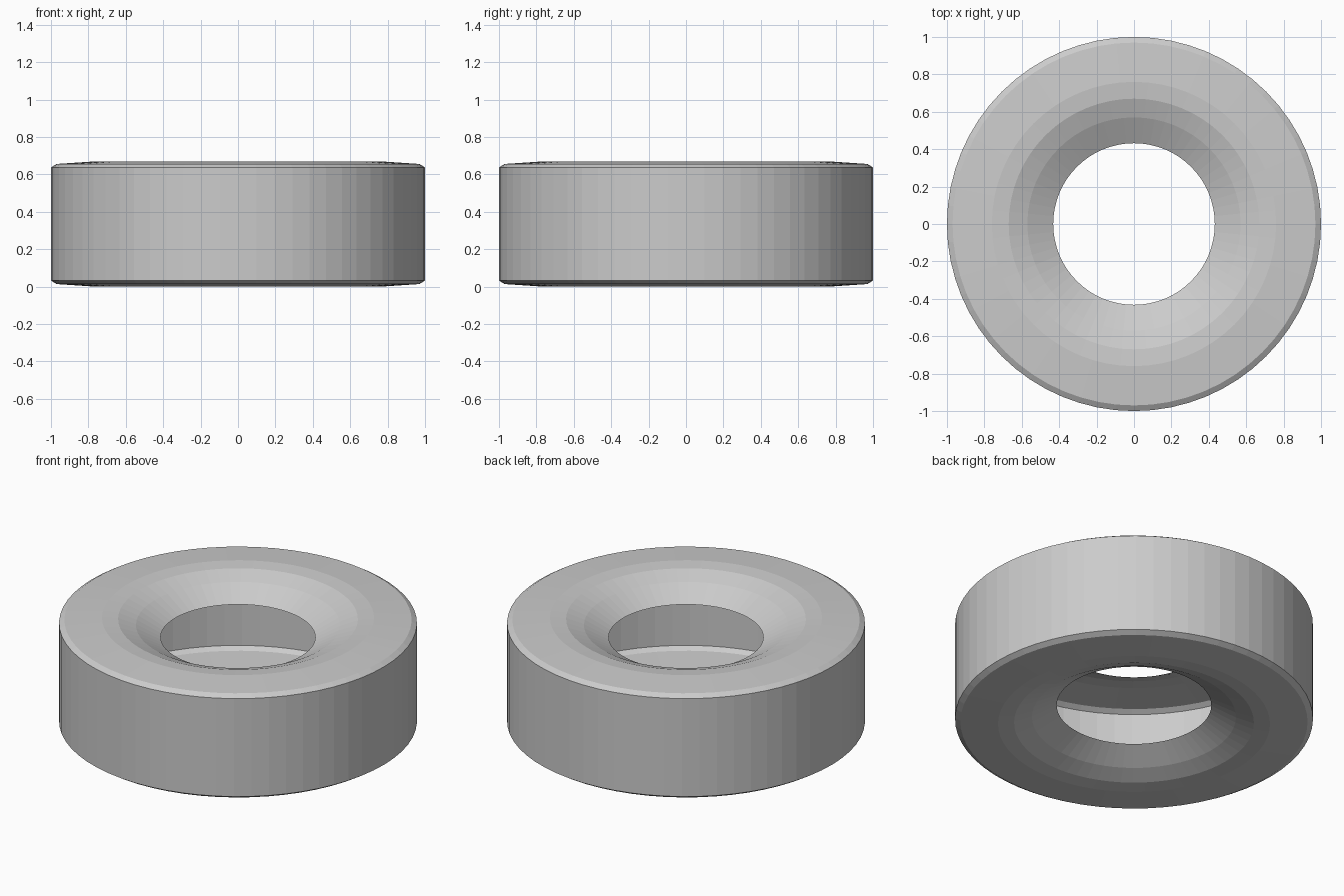
import bpy, bmesh
from math import cos, sin, tau

if "Cube" in bpy.data.objects:
    bpy.data.objects.remove(bpy.data.objects["Cube"])

SEGMENTS = 64
HEIGHT = 0.67

# Upper half of the ring's section (radius, z), from the hole lip to the tread
upper = [(0.432, 0.55), (0.57, 0.625), (0.67, 0.662), (0.76, 0.67),
         (0.97, 0.656), (1.0, 0.637)]
# Mirror the section about mid-height; the inside stays open and hollow
profile = upper + [(r, HEIGHT - z) for r, z in reversed(upper)]

# Thin tyre shell: revolve the section around z
bm = bmesh.new()
rings = [[bm.verts.new((r * cos(tau * i / SEGMENTS), r * sin(tau * i / SEGMENTS), z))
          for i in range(SEGMENTS)] for r, z in profile]
for a, b in zip(rings, rings[1:]):
    for i in range(SEGMENTS):
        j = (i + 1) % SEGMENTS
        bm.faces.new((a[i], b[i], b[j], a[j]))

mesh = bpy.data.meshes.new("tyre")
bm.to_mesh(mesh)
bm.free()
bpy.context.collection.objects.link(bpy.data.objects.new("tyre", mesh))
